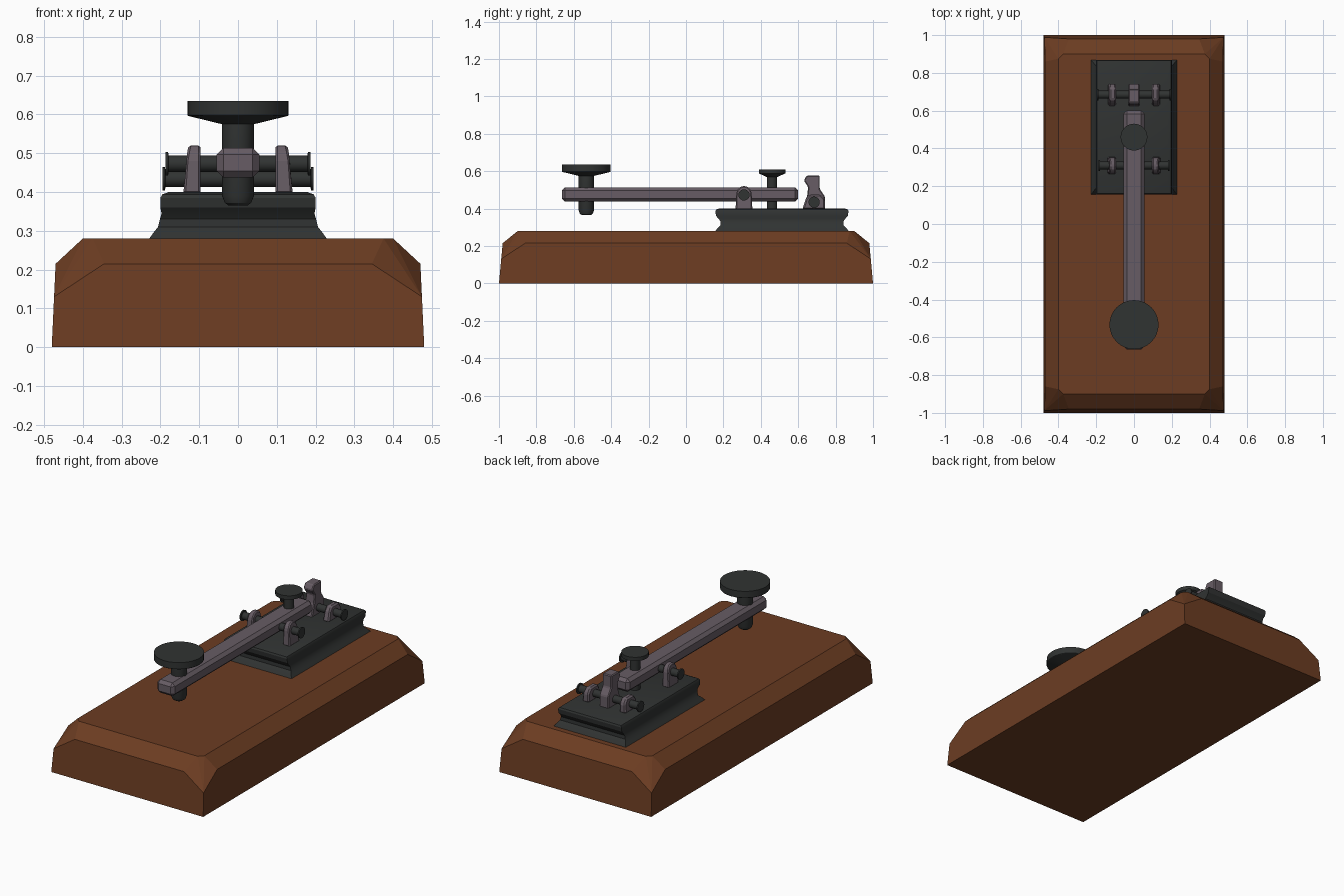
import bpy, bmesh, math
from mathutils import Matrix, Vector

if "Cube" in bpy.data.objects:
    bpy.data.objects.remove(bpy.data.objects["Cube"])


def material(name, color):
    m = bpy.data.materials.new(name)
    m.diffuse_color = (*color, 1)
    m.use_nodes = True
    m.node_tree.nodes["Principled BSDF"].inputs["Base Color"].default_value = m.diffuse_color
    return m


WOOD = material("wood", (0.15, 0.046, 0.016))
BLACK = material("black_metal", (0.03, 0.033, 0.032))
STEEL = material("steel", (0.135, 0.108, 0.128))


def finish(bm, name, mat, smooth=False, bevel=0.0):
    bmesh.ops.recalc_face_normals(bm, faces=bm.faces)
    me = bpy.data.meshes.new(name)
    bm.to_mesh(me)
    bm.free()
    me.materials.append(mat)
    ob = bpy.data.objects.new(name, me)
    bpy.context.collection.objects.link(ob)
    if bevel:
        mod = ob.modifiers.new("bevel", 'BEVEL')
        mod.width = bevel
        mod.segments = 1
        mod.limit_method = 'ANGLE'
    if smooth:
        bpy.ops.object.select_all(action='DESELECT')
        ob.select_set(True)
        bpy.context.view_layer.objects.active = ob
        bpy.ops.object.shade_smooth_by_angle(angle=math.radians(30))
    return ob


def loft(name, rings, mat, smooth=False):
    """Skin a stack of equal-length point rings and cap both ends."""
    bm = bmesh.new()
    rows = [[bm.verts.new(p) for p in r] for r in rings]
    n = len(rows[0])
    for a, b in zip(rows, rows[1:]):
        for i in range(n):
            j = (i + 1) % n
            bm.faces.new((a[i], a[j], b[j], b[i]))
    bm.faces.new(rows[0])
    bm.faces.new(rows[-1])
    return finish(bm, name, mat, smooth)


def lathe(name, profile, matrix, mat, n=32):
    """Turn a (radius, height) profile about local z."""
    rings = [[matrix @ Vector((r * math.cos(2 * math.pi * i / n),
                               r * math.sin(2 * math.pi * i / n), h))
              for i in range(n)] for r, h in profile]
    return loft(name, rings, mat, True)


def plate(name, profile, x0, x1, mat, bevel, lean=0.0):
    """Extrude a (y, z) profile in x; the outer side leans in towards the top."""
    top = max(z for _, z in profile)
    bm = bmesh.new()
    rows = []
    for x, k in ((x0, 0), (x1, lean)):
        rows.append([bm.verts.new((x - k * ((z - 0.4) / (top - 0.4)) ** 2, y, z))
                     for y, z in profile])
    n = len(profile)
    for i in range(n):
        j = (i + 1) % n
        bm.faces.new((rows[0][i], rows[0][j], rows[1][j], rows[1][i]))
    bm.faces.new(rows[0])
    bm.faces.new(rows[1])
    return finish(bm, name, mat, False, bevel)


# Wooden base: chamfered block with cut corners
bm = bmesh.new()
for sx in (-1, 1):
    for sy in (-1, 1):
        for x, y, z in ((0.48, 1, 0), (0.474, 0.988, 0.13), (0.47, 0.86, 0.215),
                        (0.345, 0.98, 0.215), (0.40, 0.875, 0.28), (0.375, 0.90, 0.28)):
            bm.verts.new((sx * x, sy * y, z))
bmesh.ops.convex_hull(bm, input=bm.verts)
bmesh.ops.dissolve_limit(bm, angle_limit=math.radians(3), verts=bm.verts, edges=bm.edges)
finish(bm, "wooden_base", WOOD)

# Moulded metal bed with a cove around it
steps = ((0.232, 0.36, 0.275), (0.218, 0.345, 0.295), (0.206, 0.329, 0.31),
         (0.201, 0.328, 0.33), (0.197, 0.338, 0.345), (0.20, 0.352, 0.36),
         (0.20, 0.356, 0.385), (0.195, 0.352, 0.394), (0.178, 0.338, 0.40))
loft("metal_bed", [[(sx * x, 0.513 + sy * y, z) for sx, sy in
                    ((-1, -1), (1, -1), (1, 1), (-1, 1))] for x, y, z in steps], BLACK, True)

# Lever bar
bm = bmesh.new()
bmesh.ops.create_cube(bm, size=1, matrix=Matrix.Translation((0, -0.032, 0.475))
                      @ Matrix.Diagonal((0.11, 1.264, 0.076, 1)))
finish(bm, "lever_bar", STEEL, False, 0.017)

# Finger knob, its stem and the contact under the lever
lathe("finger_knob", [(0.024, 0.365), (0.034, 0.372), (0.041, 0.39), (0.041, 0.575),
                      (0.055, 0.578), (0.128, 0.596), (0.13, 0.598), (0.13, 0.635)],
      Matrix.Translation((0, -0.533, 0)), BLACK)

# Adjusting screw at the back of the lever
lathe("adjusting_screw", [(0.027, 0.395), (0.027, 0.568), (0.035, 0.572), (0.071, 0.588),
                          (0.071, 0.61)], Matrix.Translation((0, 0.46, 0)), BLACK)

# Two cross rods with end flanges
for name, y, z, half in (("pivot_rod", 0.31, 0.473, 0.187), ("rear_rod", 0.685, 0.434, 0.195)):
    prof = [(0.030, -half), (0.030, -half + 0.007), (0.021, -half + 0.008),
            (0.021, half - 0.008), (0.030, half - 0.007), (0.030, half)]
    lathe(name, prof, Matrix.Translation((0, y, z)) @ Matrix.Rotation(math.pi / 2, 4, 'Y'),
          BLACK, 20)

# Lugs carrying the rods, tall in front and low behind
front = [(0.265, 0.395), (0.355, 0.395)]
front += [(0.31 + 0.041 * math.cos(a * math.pi / 6), 0.48 + 0.041 * math.sin(a * math.pi / 6))
          for a in range(7)]
rear = [(0.622, 0.395), (0.742, 0.395), (0.742, 0.45), (0.72, 0.475), (0.66, 0.475), (0.64, 0.45)]
for side, s in (("left", -1), ("right", 1)):
    plate("front_lug_" + side, front, s * 0.096, s * 0.141, STEEL, 0.006, s * 0.014)
    plate("rear_lug_" + side, rear, s * 0.096, s * 0.138, STEEL, 0.008, s * 0.008)

# Stop post behind the lever
post = [(0.622, 0.395), (0.742, 0.395), (0.742, 0.465), (0.715, 0.505), (0.715, 0.576),
        (0.645, 0.576), (0.63, 0.55), (0.653, 0.515), (0.648, 0.47)]
plate("stop_post", post, -0.029, 0.029, STEEL, 0.005)
